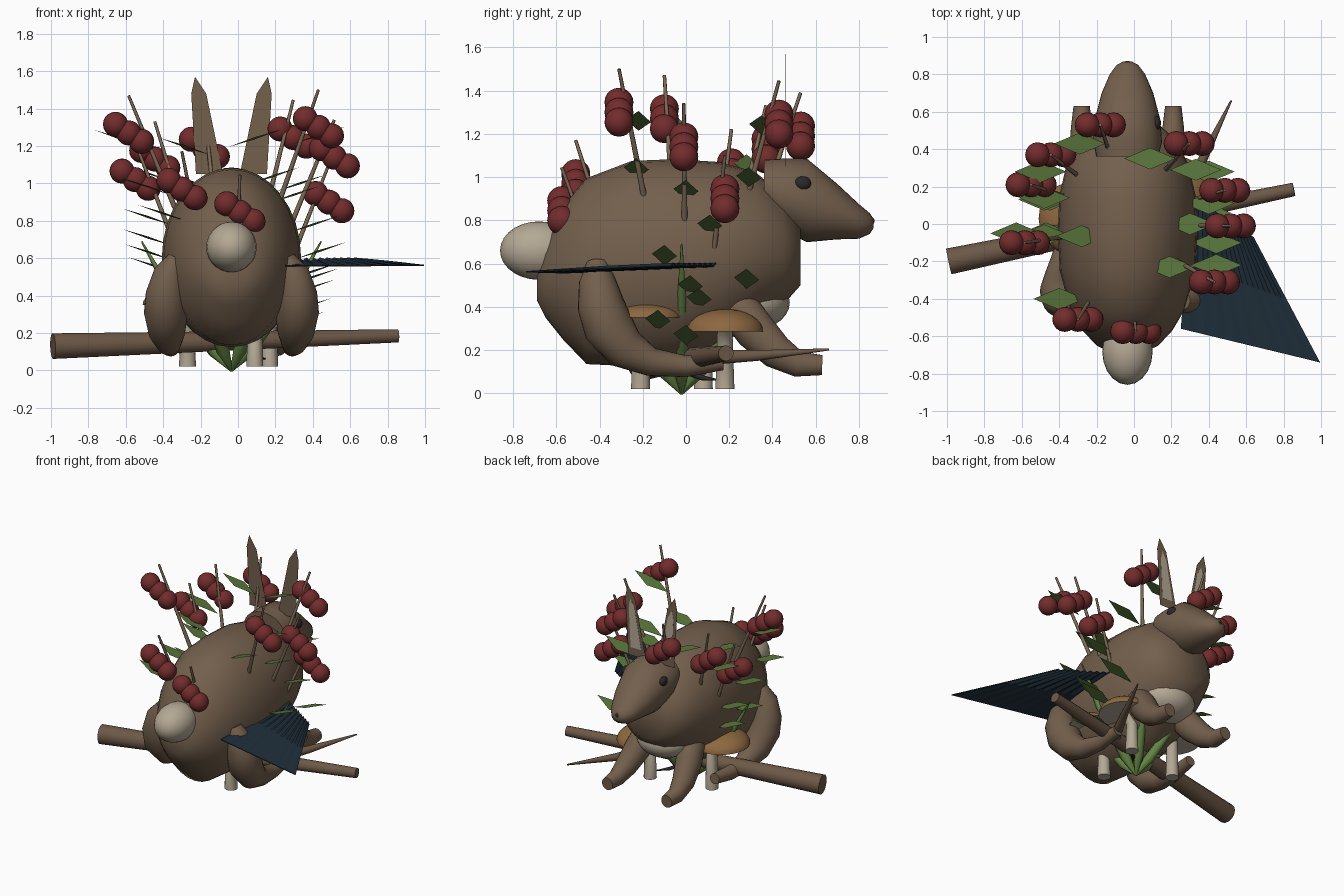
import bpy, bmesh, math
from mathutils import Vector, Matrix

cube = bpy.data.objects.get("Cube")
if cube:
    bpy.data.objects.remove(cube)
CX = -0.035  # centre line of the animal


def material(name, rgb):
    m = bpy.data.materials.new(name)
    m.use_nodes = True
    m.diffuse_color = (*rgb, 1)
    m.node_tree.nodes["Principled BSDF"].inputs["Base Color"].default_value = (*rgb, 1)
    return m


FUR = material("brown fur", (.171, .115, .073))
PALE = material("pale cream", (.46, .395, .3))
BARK = material("bark brown", (.15, .098, .062))
STEM = material("twig brown", (.2, .14, .088))
RED = material("berry red", (.17, .025, .026))
GREEN = material("leaf green", (.1, .18, .045))
GRASS = material("grass green", (.13, .235, .06))
NAVY = material("dark navy", (.014, .028, .042))
TAN = material("mushroom tan", (.27, .138, .052))
DARK = material("eye black", (.025, .02, .024))


def finish(name, bm, mats, smooth=True):
    me = bpy.data.meshes.new(name)
    bmesh.ops.recalc_face_normals(bm, faces=bm.faces[:])
    bm.to_mesh(me)
    bm.free()
    ob = bpy.data.objects.new(name, me)
    bpy.context.collection.objects.link(ob)
    for m in mats:
        me.materials.append(m)
    if smooth:
        bpy.ops.object.select_all(action='DESELECT')
        ob.select_set(True)
        bpy.context.view_layer.objects.active = ob
        bpy.ops.object.shade_smooth_by_angle(angle=math.radians(50))
    return ob


def loft(bm, rings, axis=None, n=24):
    """Skin rings of (centre, side radius, up radius) along a path."""
    pts = [Vector(r[0]) for r in rings]
    loops = []
    for i, (_, ra, rb) in enumerate(rings):
        t = Vector(axis) if axis else pts[min(i + 1, len(pts) - 1)] - pts[max(i - 1, 0)]
        t.normalize()
        ref = Vector((0, 1, 0)) if abs(t.x) > .8 else Vector((1, 0, 0))
        side = (ref - t * ref.dot(t)).normalized()
        up = side.cross(t)
        angles = [math.tau * k / n for k in range(n)]
        loops.append([bm.verts.new(pts[i] + side * ra * math.cos(a) + up * rb * math.sin(a))
                      for a in angles])
    for a, b in zip(loops, loops[1:]):
        for k in range(n):
            bm.faces.new((a[k], a[(k + 1) % n], b[(k + 1) % n], b[k]))
    bm.faces.new(loops[0])
    bm.faces.new(loops[-1])


def tube(name, rings, mat, axis=None, n=24):
    bm = bmesh.new()
    loft(bm, rings, axis, n)
    return finish(name, bm, [mat])


def ball(bm, centre, scale, u=20, v=14):
    m = Matrix.Translation(centre) @ Matrix.Diagonal((*scale, 1))
    bmesh.ops.create_uvsphere(bm, u_segments=u, v_segments=v, radius=1, matrix=m)


def ellipsoid(name, centre, scale, mat):
    bm = bmesh.new()
    ball(bm, centre, scale)
    return finish(name, bm, [mat])


# Body and head: upright rings of (y, centre z, half width, half height)
body = [(-.69, .5, .08, .07), (-.65, .53, .165, .18), (-.57, .56, .24, .31), (-.46, .565, .305, .43),
        (-.25, .6, .362, .475), (-.05, .605, .372, .478), (.15, .64, .365, .43),
        (.32, .68, .325, .345), (.45, .66, .26, .25), (.53, .65, .17, .15)]
head = [(.36, .955, .165, .125), (.44, .92, .185, .165), (.56, .892, .175, .193),
        (.7, .84, .138, .128), (.8, .795, .095, .08), (.85, .785, .058, .048), (.868, .785, .025, .02)]
for name, prof in (("body", body), ("head", head)):
    tube(name, [((CX, y, z), rx, rz) for y, z, rx, rz in prof], FUR, (0, 1, 0), 32)
ellipsoid("tail", (CX, -.68, .66), (.135, .18, .135), PALE)
ellipsoid("belly", (CX, .3, .42), (.2, .18, .13), PALE)
ellipsoid("nose", (CX, .857, .797), (.022, .015, .018), DARK)

# Paired parts
for s, tag in ((1, "left"), (-1, "right")):
    ellipsoid(tag + "_eye", (CX + s * .155, .54, .97), (.024, .038, .034), DARK)
    fore = [(.17, .18, .47, .05), (.18, .23, .41, .095), (.21, .32, .29, .095), (.235, .42, .19, .08),
            (.245, .52, .135, .06), (.245, .63, .13, .046)]
    tube(tag + "_front_leg", [((CX + s * x, y, z), r * .95, r) for x, y, z, r in fore], FUR)
    hind = [(.29, -.41, .6, .05), (.33, -.41, .52, .085), (.35, -.395, .41, .108), (.35, -.36, .31, .118),
            (.345, -.28, .205, .098), (.335, -.16, .145, .066), (.325, 0, .125, .05), (.32, .17, .145, .038)]
    tube(tag + "_hind_leg", [((CX + s * x, y, z), r, r) for x, y, z, r in hind], FUR)
    outline = [(.195, 1.57), (.215, 1.48), (.19, 1.05), (.045, 1.05), (.135, 1.48)]
    for part, k, y, mat in (("_ear", 1, .46, FUR), ("_inner_ear", .6, .4625, PALE)):
        bm = bmesh.new()
        vs = [bm.verts.new((CX + s * (.14 + (x - .14) * k), y, 1.25 + (z - 1.25) * (k + .1 * (k < 1))))
              for x, z in outline]
        bm.faces.new(vs)
        ear = finish(tag + part, bm, [mat], False)
        ear.modifiers.new("thickness", 'SOLIDIFY').thickness = .001

# Fallen branch with a pointed side twig
tube("branch", [((-.99, -.2, .13), .07, .07), ((.855, .185, .185), .036, .036)], BARK, n=14)
tube("branch_twig", [((.22, .06, .165), .04, .04), ((.36, .33, .175), .026, .026),
                     ((.52, .66, .203), .005, .005)], BARK, n=10)

# Dark curved thorn on the ground
tube("thorn", [((0, 0, .1), .014, .014), ((.08, .08, .07), .012, .012), ((.15, .15, .062), .003, .003)],
     DARK, n=8)

# Mushrooms: leaning stalk, domed cap with pale underside
for i, (x, y, dx, dy, z, r, h) in enumerate(((-.27, .08, -.04, -.05, .35, .2, .1),
                                            (.17, .18, .06, 0, .285, .18, .105),
                                            (.09, -.21, .12, .03, .35, .165, .07))):
    top = Vector((x + dx, y + dy, z))
    tube(f"mushroom_stalk_{i}", [((x, y, .02), .045, .045), ((x, y, z * .8), .038, .038),
                                 (top, .036, .036)], PALE, (0, 0, 1), 14)
    bm = bmesh.new()
    dome = [(top + Vector((0, 0, h * math.sin(a))), r * math.cos(a), r * math.cos(a))
            for a in (math.pi / 2 * k / 8 for k in range(8))]
    loft(bm, dome, (0, 0, 1))
    cap = finish(f"mushroom_cap_{i}", bm, [TAN, PALE])
    for p in cap.data.polygons:
        p.material_index = int(p.normal.z < -.9)

# Pleated wing: strips run between the inner edge and the trailing edge
bm = bmesh.new()
N = 18
a, b, c, d = (Vector(p) for p in ((.31, .15, .59), (.64, -.07, .59), (.995, -.74, .565), (.25, -.56, .56)))
rows = []
for i in range(N + 1):
    t = i / N
    lift = Vector((0, 0, .014 * (i % 2)))
    near, far = a.lerp(b, t) + lift, d.lerp(c, t)
    rows.append([bm.verts.new(near), bm.verts.new(near.lerp(far, .5) + lift * .3), bm.verts.new(far)])
for p, q in zip(rows, rows[1:]):
    for k in range(2):
        bm.faces.new((p[k], q[k], q[k + 1], p[k + 1]))
finish("wing", bm, [NAVY], False).modifiers.new("thickness", 'SOLIDIFY').thickness = .006

# Grass tuft: tapering blades spreading from one root point
bm = bmesh.new()
root = Vector((CX, -.02, 0))
for k in range(6):
    ang = math.tau * k / 6
    out = Vector((math.cos(ang), math.sin(ang), 0))
    tip = root + out * .48 + Vector((0, 0, .69))
    loft(bm, [(root.lerp(tip, t) + out * .04 * math.sin(math.pi * t), w, w)
              for t, w in ((0, .008), (.15, .036), (.6, .022), (1, .004))], n=8)
finish("grass_tuft", bm, [GRASS])

# Berry sprigs: a leaning stem carrying three descending berries
sprigs = [(-.18, .53, 1.19), (-.445, .37, 1.13), (-.55, .21, 1.02), (-.585, -.1, 1.27), (-.3, -.51, .97),
          (.01, -.575, .845), (.295, .43, 1.245), (.485, .18, .9), (.515, -.01, 1.14), (.43, -.31, 1.3)]
for i, (x, y, z) in enumerate(sprigs):
    tube(f"sprig_stem_{i}", [((CX + (x - CX) * .55, y * .62, z - .4), .014, .014),
                             ((x, y, z + .2), .008, .008)], STEM, n=8)
    bm = bmesh.new()
    for k in (-1, 0, 1):
        ball(bm, (x + k * .07, y, z - k * .046), (.067,) * 3, 16, 10)
    finish(f"berries_{i}", bm, [RED])

# Diamond leaves, pointing outward and tipped up
leaves = [(.19, -.23, 1.04), (.3, 0, .94), (.4, .11, .78), (.33, .29, 1), (.085, .35, 1.24),
          (.44, -.22, 1.26), (.44, -.1, .64), (.4, .02, .5), (.38, .06, .44), (.36, -.13, .34),
          (.33, 0, .27), (.4, .28, .53), (-.29, .43, 1.2), (-.5, .28, 1.06), (-.48, .14, .98),
          (-.28, -.065, 1.02), (-.63, -.05, 1.24), (-.4, -.4, .84), (-.48, -.06, .82), (-.48, .13, .71),
          (-.47, -.05, .63), (-.45, .13, .56)]
bm = bmesh.new()
for x, y, z in leaves:
    s = 1 if x > CX else -1
    along = Vector((s * math.cos(.32), 0, math.sin(.32))) * .145
    across = Vector((0, .058, -.006))
    c = Vector((x, y, z))
    bm.faces.new([bm.verts.new(c + v) for v in (along, across * s, -along, -across * s)])
finish("leaves", bm, [GREEN], False)
